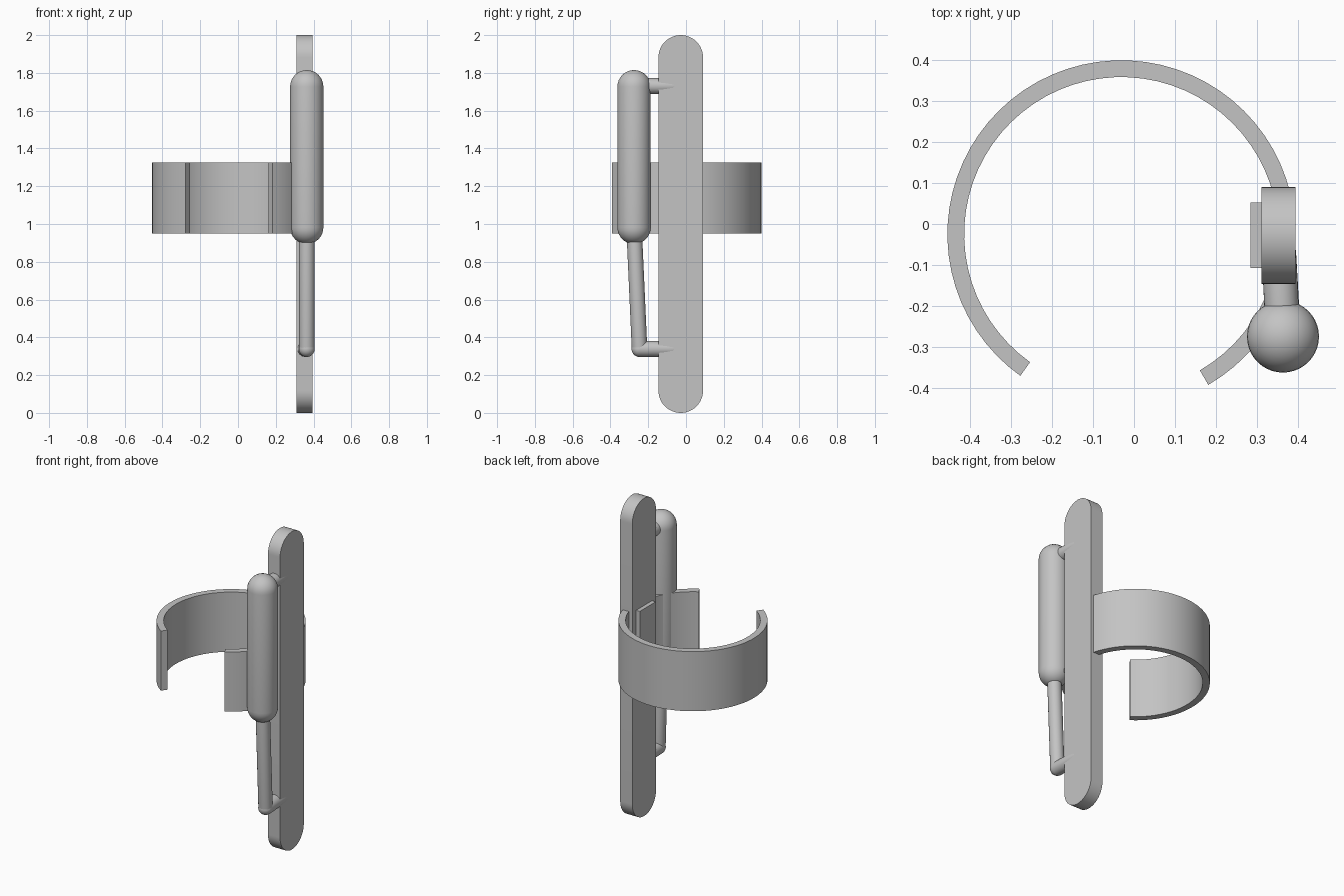
import bpy, bmesh
from math import sin, cos, pi, radians
from mathutils import Vector, Matrix

cube = bpy.data.objects.get("Cube")
if cube:
    bpy.data.objects.remove(cube, do_unlink=True)

grey = bpy.data.materials.new("plain grey")
grey.use_nodes = True
colour = (0.55, 0.55, 0.55, 1)
grey.diffuse_color = colour
grey.node_tree.nodes["Principled BSDF"].inputs["Base Color"].default_value = colour


def finish(name, bm):
    """Turn a bmesh into a named, coloured, angle-smoothed object."""
    bmesh.ops.recalc_face_normals(bm, faces=bm.faces)
    mesh = bpy.data.meshes.new(name)
    bm.to_mesh(mesh)
    bm.free()
    mesh.materials.append(grey)
    obj = bpy.data.objects.new(name, mesh)
    bpy.context.collection.objects.link(obj)
    bpy.ops.object.select_all(action='DESELECT')
    obj.select_set(True)
    bpy.context.view_layer.objects.active = obj
    bpy.ops.object.shade_smooth_by_angle(angle=radians(35))
    return obj


def prism(name, outline, offset):
    """Extrude a closed planar outline along an offset."""
    bm = bmesh.new()
    face = bm.faces.new([bm.verts.new(p) for p in outline])
    grown = bmesh.ops.extrude_face_region(bm, geom=[face], use_keep_orig=True)
    moved = [v for v in grown["geom"] if isinstance(v, bmesh.types.BMVert)]
    bmesh.ops.translate(bm, verts=moved, vec=offset)
    return finish(name, bm)


def arc(cx, cy, r, start, end, steps):
    angles = [radians(start + (end - start) * i / steps) for i in range(steps + 1)]
    return [(cx + r * cos(a), cy + r * sin(a)) for a in angles]


def capsule(name, start, end, r, segments=32):
    """Round-ended rod between two sphere centres."""
    start, end = Vector(start), Vector(end)
    length = (end - start).length
    profile = arc(0, 0, r, -90, 0, 8) + arc(0, length, r, 0, 90, 8)
    bm = bmesh.new()
    verts = [bm.verts.new((x, 0, z)) for x, z in profile]
    edges = [bm.edges.new(pair) for pair in zip(verts, verts[1:])]
    bmesh.ops.spin(bm, geom=verts + edges, cent=(0, 0, 0), axis=(0, 0, 1),
                   angle=2 * pi, steps=segments)
    bmesh.ops.remove_doubles(bm, verts=bm.verts, dist=0.0005)
    turn = (end - start).to_track_quat('Z', 'Y').to_matrix().to_4x4()
    bm.transform(Matrix.Translation(start) @ turn)
    return finish(name, bm)


# Open clamp ring
bottom, height = 0.95, 0.375
ring = (arc(-0.031, -0.025, 0.425, -60, 234.5, 56)
        + arc(-0.031, -0.025, 0.384, 234.5, -60, 56))
prism("clamp_ring", [(x, y, bottom) for x, y in ring], (0, 0, height))

# Tall backing plate with rounded ends
mid_y, r = -0.028, 0.118
plate = arc(mid_y, r, r, 180, 360, 24) + arc(mid_y, 2 - r, r, 0, 180, 24)
prism("backing_plate", [(0.311, y, z) for y, z in plate], (0.084, 0, 0))

# Pad on the inside of the plate
pad = [(0.285, -0.107), (0.33, -0.107), (0.33, 0.052), (0.285, 0.052)]
prism("inner_pad", [(x, y, bottom) for x, y in pad], (0, 0, height))

# Handle grip, its lower rod and the two struts into the plate
x = 0.364
grip_y, elbow = -0.275, (x, -0.246, 0.338)
capsule("handle_grip", (x, grip_y, 0.982), (x, grip_y, 1.727), 0.088, 40)
capsule("lower_rod", elbow, (x, grip_y, 0.982), 0.041)
capsule("lower_strut", elbow, (0.354, -0.07, 0.338), 0.042)
capsule("upper_strut", (x, grip_y, 1.73), (0.354, -0.07, 1.73), 0.042)
